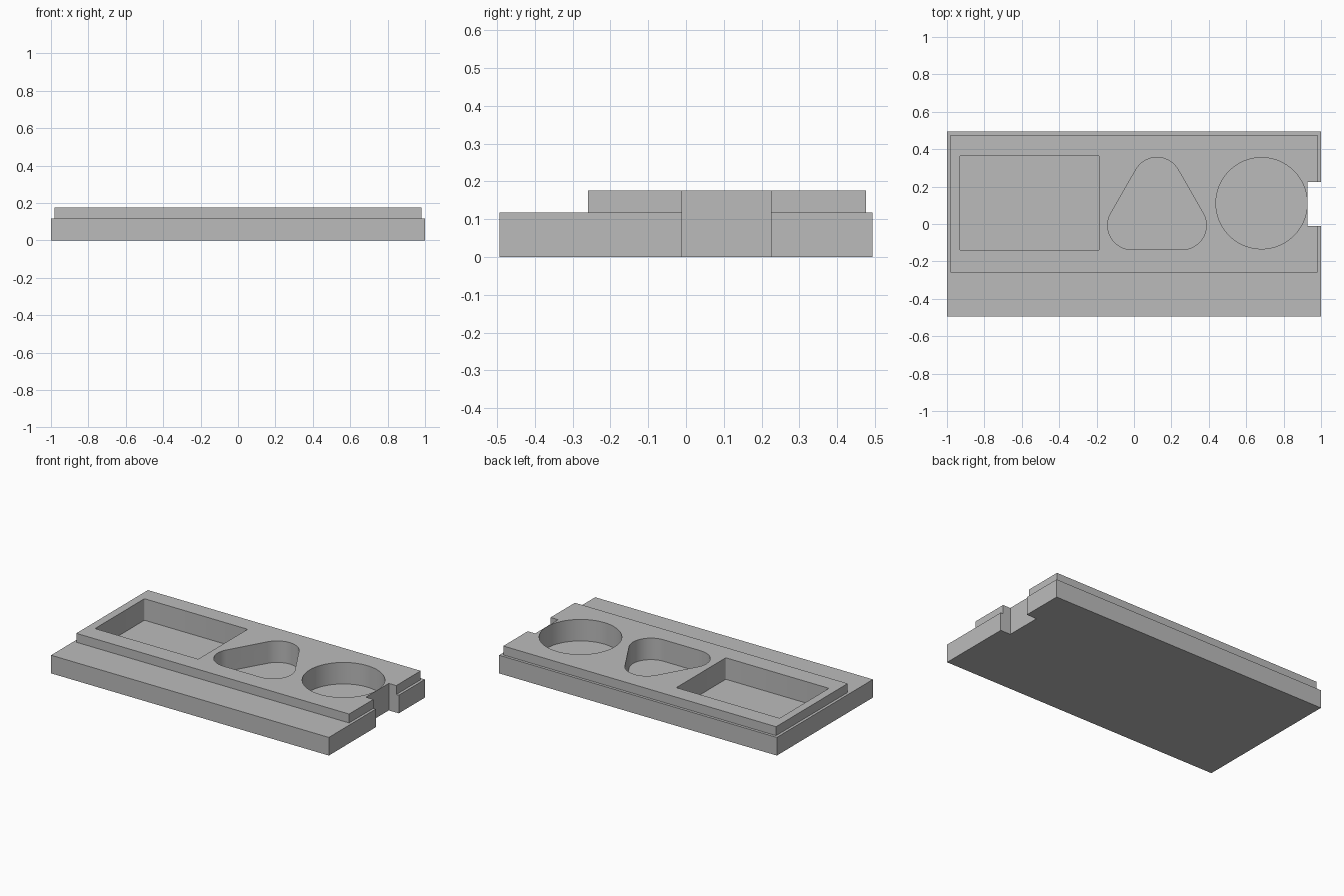
import bpy
import bmesh
from math import atan2, cos, sin, pi, tau

cube = bpy.data.objects.get("Cube")
if cube:
    bpy.data.objects.remove(cube, do_unlink=True)

BASE_TOP, PANEL_TOP, POCKET_FLOOR = 0.118, 0.176, 0.036
ABOVE = 0.3

grey = bpy.data.materials.new("plain grey")
grey.use_nodes = True
colour = (0.5, 0.5, 0.5, 1)
grey.diffuse_color = colour
grey.node_tree.nodes["Principled BSDF"].inputs["Base Color"].default_value = colour


def rectangle(x0, x1, y0, y1):
    return [(x0, y0), (x1, y0), (x1, y1), (x0, y1)]


def rounded(centres, radius, steps):
    """Outline of a disc swept round a counter-clockwise convex polygon."""
    points, n = [], len(centres)
    for i, (x, y) in enumerate(centres):
        px, py = centres[i - 1]
        nx, ny = centres[(i + 1) % n]
        start = atan2(y - py, x - px) - pi / 2
        turn = (atan2(ny - y, nx - x) - pi / 2 - start) % tau
        for k in range(steps + 1):
            a = start + turn * k / steps
            points.append((x + radius * cos(a), y + radius * sin(a)))
    return points


def prism(name, outline, z0, z1):
    bm = bmesh.new()
    face = bm.faces.new([bm.verts.new((x, y, z0)) for x, y in outline])
    top = bmesh.ops.extrude_face_region(bm, geom=[face])["geom"]
    bmesh.ops.translate(bm, vec=(0, 0, z1 - z0),
                        verts=[v for v in top if isinstance(v, bmesh.types.BMVert)])
    bmesh.ops.recalc_face_normals(bm, faces=bm.faces)
    mesh = bpy.data.meshes.new(name)
    bm.to_mesh(mesh)
    bm.free()
    mesh.materials.append(grey)
    obj = bpy.data.objects.new(name, mesh)
    bpy.context.collection.objects.link(obj)
    return obj


def combine(target, tool, operation):
    mod = target.modifiers.new(tool.name, "BOOLEAN")
    mod.operation, mod.solver, mod.object = operation, "EXACT", tool
    bpy.context.view_layer.objects.active = target
    bpy.ops.object.modifier_apply(modifier=mod.name)
    bpy.data.objects.remove(tool, do_unlink=True)


# Base slab with the raised panel set towards the back
tray = prism("tray", rectangle(-1, 1, -0.494, 0.494), 0, BASE_TOP)
panel = prism("raised_panel", rectangle(-0.982, 0.982, -0.26, 0.476), 0.06, PANEL_TOP)
combine(tray, panel, "UNION")

# Three pockets: rectangle, rounded triangle, circle
pockets = {
    "rectangle_pocket": rounded(rectangle(-0.924, -0.193, -0.136, 0.36), 0.006, 4),
    "triangle_pocket": rounded([(-0.011, -0.007), (0.257, -0.007), (0.123, 0.226)], 0.13, 24),
    "circle_pocket": [(0.682 + 0.244 * cos(tau * i / 96), 0.111 + 0.244 * sin(tau * i / 96))
                      for i in range(96)],
}
for name, outline in pockets.items():
    combine(tray, prism(name, outline, POCKET_FLOOR, ABOVE), "DIFFERENCE")

# Notch cut right through the left end
combine(tray, prism("end_notch", rectangle(0.928, 1.1, -0.01, 0.225), -0.1, ABOVE), "DIFFERENCE")

bpy.ops.object.select_all(action="DESELECT")
tray.select_set(True)
bpy.context.view_layer.objects.active = tray
bpy.ops.object.shade_smooth_by_angle()
